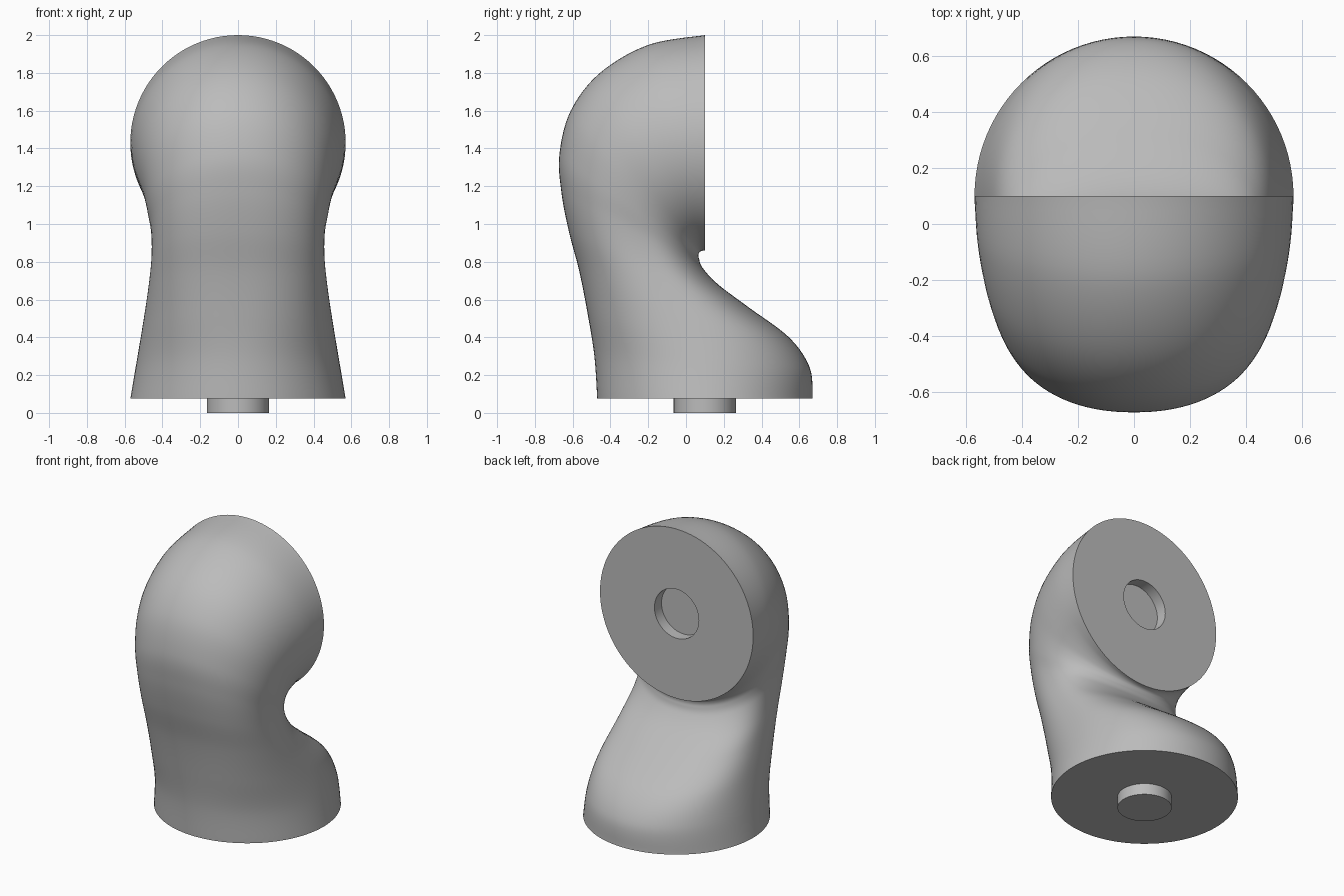
import bpy, bmesh, math

if "Cube" in bpy.data.objects:
    bpy.data.objects.remove(bpy.data.objects["Cube"])

grey = bpy.data.materials.new("plain grey")
grey.diffuse_color = (0.5, 0.5, 0.5, 1)
grey.use_nodes = True
grey.node_tree.nodes["Principled BSDF"].inputs["Base Color"].default_value = grey.diffuse_color

# Stations: outer y, z, inner y, z, half width, squareness
STATIONS = [
    (-.47, .075, .67, .075, .57, 2.0),
    (-.485, .30, .655, .24, .537, 2.1),
    (-.52, .52, .545, .40, .505, 2.3),
    (-.565, .75, .33, .56, .475, 2.4),
    (-.62, .96, .17, .68, .458, 2.4),
    (-.66, 1.17, .09, .765, .46, 2.3),
    (-.67, 1.37, .069, .815, .48, 2.15),
    (-.61, 1.60, .067, .840, .505, 2.1),
    (-.455, 1.80, .073, .852, .535, 2.05),
    (-.20, 1.948, .085, .858, .56, 2.0),
    (.10, 2.0, .10, .86, .57, 2.0),
]
SIDES, STEPS = 96, 8
R_PEG = .165


def catmull(a, b, c, d, t):
    return .5 * (2*b + (c - a)*t + (2*a - 5*b + 4*c - d)*t*t + (3*b - a - 3*c + d)*t**3)


def section(oy, oz, iy, iz, w, n):
    """Superellipse whose long axis runs from the inner to the outer outline."""
    pts = []
    for k in range(SIDES):
        a = 2 * math.pi * k / SIDES
        c, s = math.cos(a), math.sin(a)
        u = math.copysign(abs(c) ** (2 / n), c)
        v = math.copysign(abs(s) ** (2 / n), s)
        pts.append((w * v, (oy + iy)/2 + u*(oy - iy)/2, (oz + iz)/2 + u*(oz - iz)/2))
    return pts


def finish(bm, name):
    bmesh.ops.recalc_face_normals(bm, faces=bm.faces[:])
    me = bpy.data.meshes.new(name)
    bm.to_mesh(me)
    bm.free()
    me.materials.append(grey)
    ob = bpy.data.objects.new(name, me)
    bpy.context.collection.objects.link(ob)
    bpy.ops.object.select_all(action='DESELECT')
    ob.select_set(True)
    bpy.context.view_layer.objects.active = ob
    bpy.ops.object.shade_smooth_by_angle(angle=math.radians(40))


def loft(rings, name):
    bm = bmesh.new()
    vs = [[bm.verts.new(p) for p in r] for r in rings]
    for r, q in zip(vs, vs[1:]):
        for k in range(SIDES):
            j = (k + 1) % SIDES
            bm.faces.new((r[k], r[j], q[j], q[k]))
    bm.faces.new(vs[0])
    bm.faces.new(vs[-1])
    finish(bm, name)


# Bent body
rings = []
last = len(STATIONS) - 1
for i in range(last):
    four = [STATIONS[min(max(i + d, 0), last)] for d in (-1, 0, 1, 2)]
    for s in range(STEPS):
        rings.append(section(*[catmull(*vals, s / STEPS) for vals in zip(*four)]))
rings.append(section(*STATIONS[-1]))

# Round socket sunk into the flat upper end
for y in (.10, .025):
    rings.append(section(y, 1.43 + R_PEG, y, 1.43 - R_PEG, R_PEG, 2))
loft(rings, "elbow_body")

# Round peg under the base
loft([section(.1 - R_PEG, z, .1 + R_PEG, z, R_PEG, 2) for z in (0, .08)], "base_peg")
